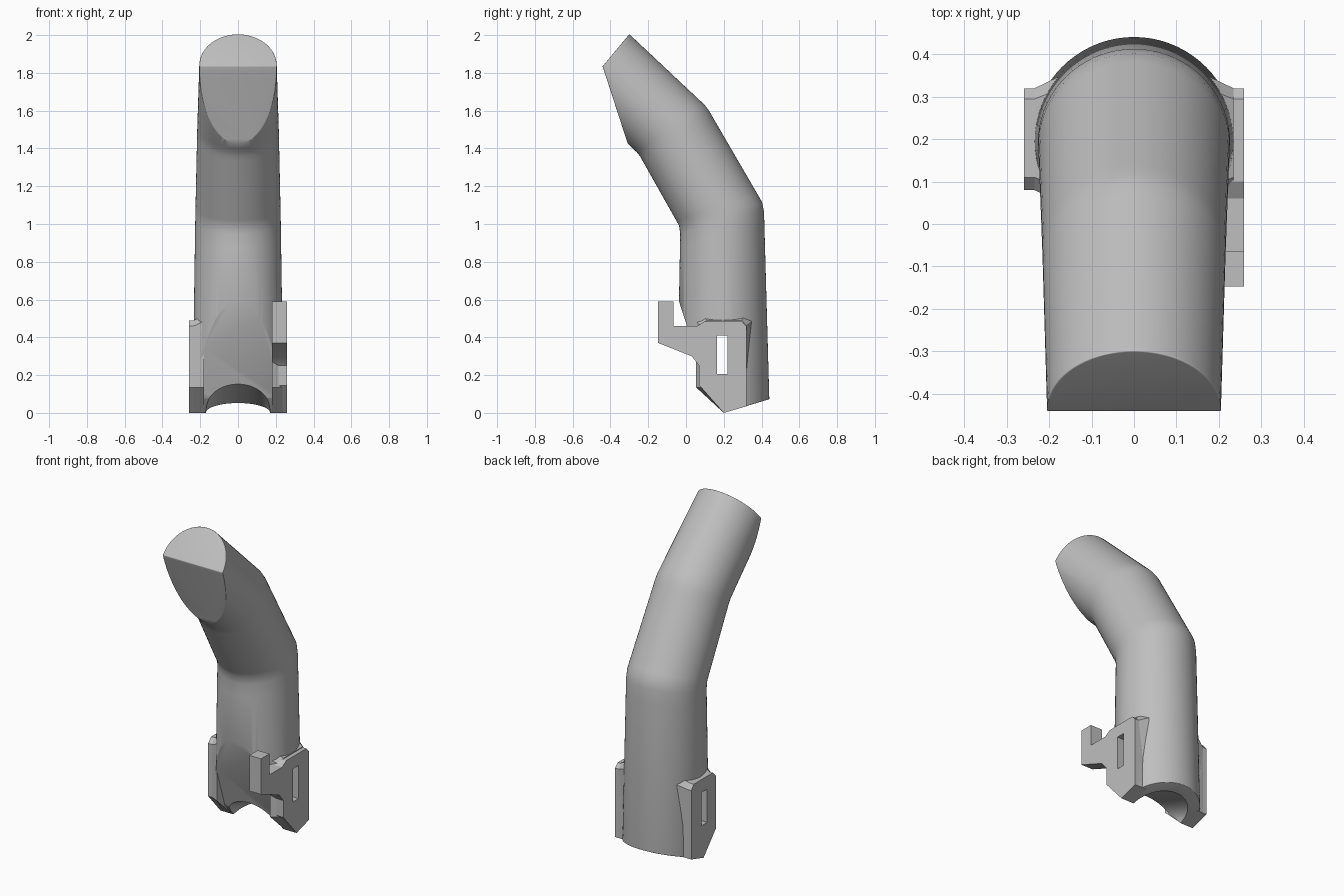
import bpy, bmesh, math
from mathutils import Vector

cube = bpy.data.objects.get("Cube")
if cube:
    bpy.data.objects.remove(cube)

grey = bpy.data.materials.new("light_grey")
grey.use_nodes = True
grey.diffuse_color = (0.52, 0.52, 0.52, 1)
grey.node_tree.nodes["Principled BSDF"].inputs["Base Color"].default_value = grey.diffuse_color


def finish(name, bm):
    bmesh.ops.recalc_face_normals(bm, faces=bm.faces)
    mesh = bpy.data.meshes.new(name)
    bm.to_mesh(mesh)
    bm.free()
    mesh.materials.append(grey)
    obj = bpy.data.objects.new(name, mesh)
    bpy.context.collection.objects.link(obj)
    return obj


def skin(rings):
    """Closed surface through rings of equal point count."""
    bm = bmesh.new()
    loops = [[bm.verts.new(p) for p in ring] for ring in rings]
    n = len(loops[0])
    for a, b in zip(loops, loops[1:]):
        for i in range(n):
            j = (i + 1) % n
            bm.faces.new((a[i], a[j], b[j], b[i]))
    bm.faces.new(loops[0])
    bm.faces.new(loops[-1])
    return bm


def ellipse(front, back, half_width, n=72):
    """Ellipse spanning two (y, z) points, with a given half width in x."""
    f, b = Vector((0, *front)), Vector((0, *back))
    mid, half = (f + b) / 2, (b - f) / 2
    side = Vector((half_width, 0, 0))
    turns = [math.tau * i / n for i in range(n)]
    return [mid + half * math.cos(a) + side * math.sin(a) for a in turns]


def slab(outline, x0, x1):
    return [[(x, y, z) for y, z in outline] for x in (x0, x1)]


def select_only(obj):
    bpy.ops.object.select_all(action='DESELECT')
    obj.select_set(True)
    bpy.context.view_layer.objects.active = obj


def bevel(obj, width, segments):
    mod = obj.modifiers.new("Bevel", 'BEVEL')
    mod.width, mod.segments = width, segments
    mod.limit_method, mod.angle_limit = 'ANGLE', math.radians(38)
    select_only(obj)
    bpy.ops.object.modifier_apply(modifier=mod.name)


def cut(obj, cutter):
    mod = obj.modifiers.new("Cut", 'BOOLEAN')
    mod.operation, mod.solver, mod.object = 'DIFFERENCE', 'EXACT', cutter
    select_only(obj)
    bpy.ops.object.modifier_apply(modifier=mod.name)


# Bent, tapering tube: front point, back point, half width at each joint
joints = [((-0.05, -0.1), (0.446, -0.1), 0.243),
          ((-0.03, 0.98), (0.412, 1.10), 0.226),
          ((-0.25, 1.37), (0.11, 1.62), 0.216),
          ((-0.575, 1.675), (-0.30, 2.005), 0.205)]
rings = [ellipse(*joints[0])]
for a, b in zip(joints, joints[1:]):
    for t in (0.03, 0.1, 0.9, 0.97):
        f, k = (Vector(a[i]).lerp(Vector(b[i]), t) for i in (0, 1))
        rings.append(ellipse(f, k, a[2] + (b[2] - a[2]) * t))
rings.append(ellipse(*joints[-1]))
bm = skin(rings)

# Flat finger pad and the two sloping base faces: (y, z) point and outward normal
planes = [((-0.31, 1.43), (-0.40, -0.13)),
          ((0.2, 0), (-0.27, -0.24)),
          ((0.2, 0), (0.3, -1))]
for point, normal in planes:
    res = bmesh.ops.bisect_plane(bm, geom=bm.verts[:] + bm.edges[:] + bm.faces[:], dist=1e-5,
                                 plane_co=(0, *point), plane_no=(0, *normal), clear_outer=True)
    rim = [e for e in res["geom_cut"] if isinstance(e, bmesh.types.BMEdge)]
    bmesh.ops.edgeloop_fill(bm, edges=[e for e in bm.edges if e.is_boundary] or rim)
body = finish("finger_body", bm)
bevel(body, 0.025, 4)

# Side tabs, the left one carrying a hook
tab_outline = [(0.2, 0), (0.32, 0.035), (0.32, 0.46), (0.295, 0.49),
               (0.11, 0.49), (0.08, 0.46), (0.08, 0.135)]
hook_outline = [(0.2, 0), (0.32, 0.035), (0.32, 0.46), (0.295, 0.485), (0.1, 0.485),
                (0.06, 0.46), (-0.065, 0.46), (-0.065, 0.59), (-0.147, 0.59),
                (-0.147, 0.37), (0.03, 0.3), (0.07, 0.25), (0.07, 0.146)]
right_tab = finish("right_tab", skin(slab(tab_outline, -0.18, -0.26)))
hook_tab = finish("left_hook_tab", skin(slab(hook_outline, 0.18, 0.26)))
parts = [body, right_tab, hook_tab]

# Blended collars where the tabs meet the body
wide = [(y if z < 0.1 else 0.2 + (y - 0.2) * 1.22, z + (0.025 if z > 0.4 else 0))
        for y, z in tab_outline]
for name, s in (("left_collar", 1), ("right_collar", -1)):
    low = [(s * 0.18, y, z) for y, z in wide]
    high = [(s * 0.235, y, z) for y, z in tab_outline]
    parts.append(finish(name, skin([low, high])))

# Slot through both tabs and the arched knuckle channel underneath
slot_outline = [(0.165, 0.205), (0.22, 0.205), (0.22, 0.41), (0.165, 0.41)]
slot = finish("slot_cutter", skin(slab(slot_outline, -0.5, 0.5)))
channel = finish("channel_cutter", skin([
    ellipse((y, 0.117 - (y - 0.2) * 0.373), (y, -0.117 - (y - 0.2) * 0.373), 0.17)
    for y in (-0.2, 0.7)]))
for part in parts:
    cut(part, slot)
cut(body, channel)
for cutter in (slot, channel):
    bpy.data.objects.remove(cutter)

for part in parts:
    select_only(part)
    bpy.ops.object.shade_smooth_by_angle(angle=math.radians(32))
